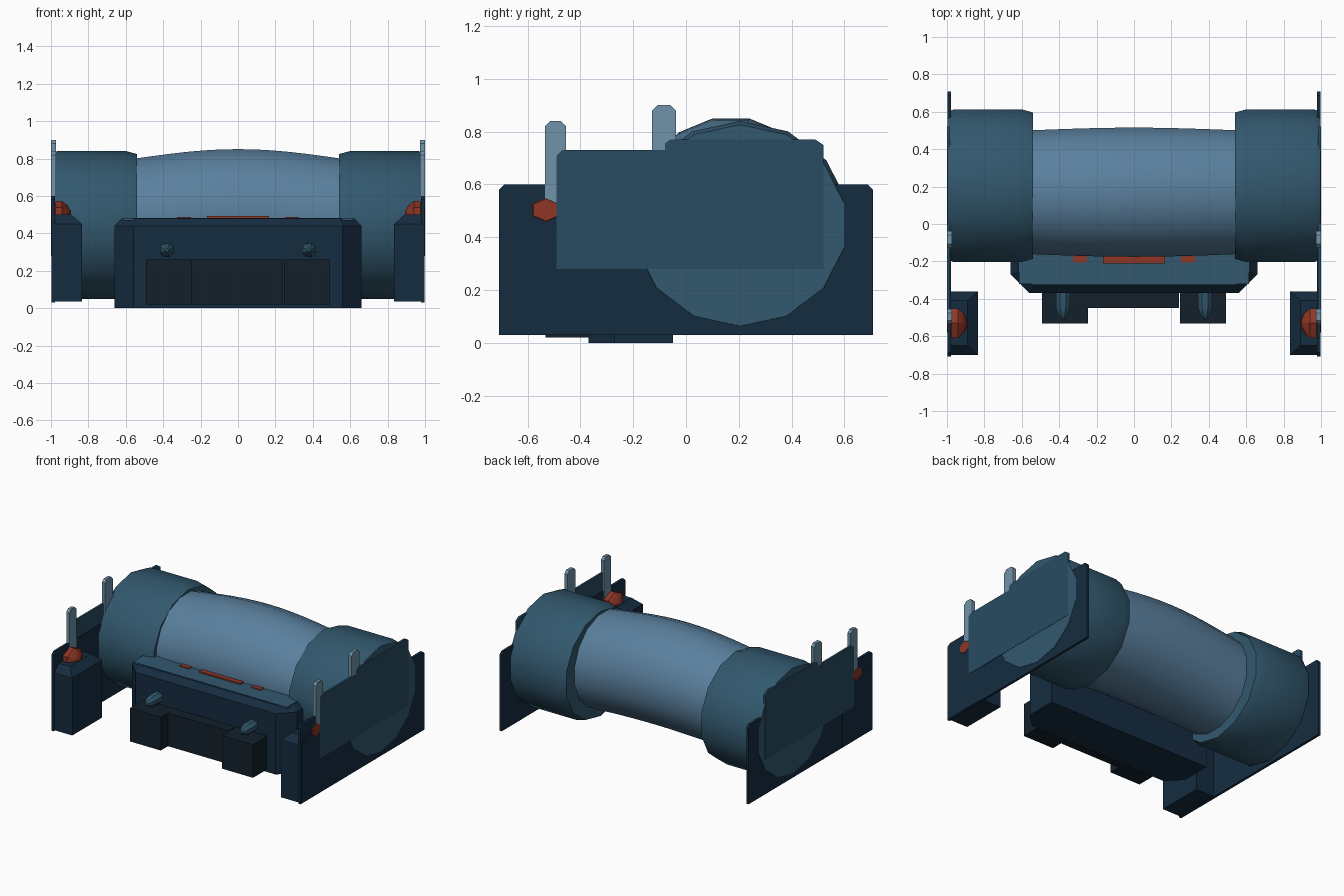
import bpy, bmesh
from math import sin, cos, pi, radians

if "Cube" in bpy.data.objects:
    bpy.data.objects.remove(bpy.data.objects["Cube"])


def material(name, rgb):
    m = bpy.data.materials.new(name)
    lin = [(c / 255 / 12.92) if c < 11 else ((c / 255 + 0.055) / 1.055) ** 2.4 for c in rgb]
    m.diffuse_color = (*lin, 1)
    m.use_nodes = True
    m.node_tree.nodes["Principled BSDF"].inputs["Base Color"].default_value = m.diffuse_color
    return m


TEAL = material("teal", (50, 88, 110))
PANEL = material("panel_blue", (40, 76, 98))
DARK = material("navy", (21, 44, 64))
BLACK = material("dark_slate", (18, 32, 42))
LIGHT = material("steel_blue", (90, 128, 158))
PALE = material("pale_blue", (112, 146, 168))
RED = material("red", (142, 54, 38))


def loft(name, rings, mat, smooth=False):
    """Skin a list of equally long point rings and cap both ends."""
    bm = bmesh.new()
    vs = [[bm.verts.new(p) for p in r] for r in rings]
    n = len(rings[0])
    for a, b in zip(vs, vs[1:]):
        for i in range(n):
            j = (i + 1) % n
            bm.faces.new((a[i], a[j], b[j], b[i]))
    bm.faces.new(vs[0][::-1])
    bm.faces.new(vs[-1])
    bmesh.ops.recalc_face_normals(bm, faces=bm.faces)
    me = bpy.data.meshes.new(name)
    bm.to_mesh(me)
    bm.free()
    ob = bpy.data.objects.new(name, me)
    bpy.context.collection.objects.link(ob)
    me.materials.append(mat)
    if smooth:
        bpy.ops.object.select_all(action='DESELECT')
        ob.select_set(True)
        bpy.context.view_layer.objects.active = ob
        bpy.ops.object.shade_smooth_by_angle(angle=radians(35))
    return ob


def ellipse_x(x, cy, cz, ry, rz, n, phase=0.0):
    return [(x, cy + ry * sin(2 * pi * (i + phase) / n), cz + rz * cos(2 * pi * (i + phase) / n))
            for i in range(n)]


def box(name, x0, x1, y0, y1, z0, z1, mat):
    outline = [(x0, y0), (x1, y0), (x1, y1), (x0, y1)]
    return loft(name, [[(x, y, z) for x, y in outline] for z in (z0, z1)], mat)


def plate(name, profile, x0, x1, mat):
    return loft(name, [[(x, y, z) for y, z in profile] for x in (x0, x1)], mat)


def tab(y0, y1, z0, z1, c=0.02):
    """Rectangle in y/z with clipped top corners."""
    return [(y0, z0), (y1, z0), (y1, z1 - c), (y1 - c, z1), (y0 + c, z1), (y0, z1 - c)]


# Central barrel, bowed upward in the middle
barrel = []
for i in range(-6, 7):
    t = i / 6
    k = 1 - t * t
    k = 0.75 * k + 0.25 * k * k
    barrel.append(ellipse_x(0.56 * t, 0.17, 0.468 + 0.037 * k,
                            0.337 + 0.015 * k, 0.337 + 0.015 * k, 16, 0.5))
loft("barrel", barrel, LIGHT, True)

# Front console with clipped corners and chamfered top
outline = [(-0.66, -0.05), (-0.66, -0.27), (-0.56, -0.37), (0.56, -0.37), (0.66, -0.27), (0.66, -0.05)]
top = [(-0.62, -0.05), (-0.62, -0.25), (-0.54, -0.33), (0.54, -0.33), (0.62, -0.25), (0.62, -0.05)]
loft("console", [[(x, y, 0.0) for x, y in outline], [(x, y, 0.44) for x, y in outline],
                 [(x, y, 0.48) for x, y in top]], DARK)
box("console_top_panel", -0.615, 0.615, -0.32, -0.06, 0.47, 0.482, TEAL)
box("console_center_block", -0.25, 0.24, -0.45, -0.35, 0.02, 0.26, BLACK)
box("center_light", -0.165, 0.165, -0.21, -0.15, 0.47, 0.492, RED)

for s, side in ((1, "right"), (-1, "left")):
    # Large end drum
    drum = [(0.54, 0.96), (0.60, 1.0), (0.965, 1.0), (0.998, 0.965)]
    loft(f"{side}_drum", [ellipse_x(s * x, 0.205, 0.445, 0.418 * k, 0.395 * k, 14)
                          for x, k in drum], TEAL, True)

    # Side wall, outer panel and upright fins
    plate(f"{side}_wall", tab(-0.708, 0.708, 0.03, 0.60), s * 0.978, s * 0.996, DARK)
    step = [(-0.49, 0.28), (0.52, 0.28), (0.52, 0.75), (0.49, 0.77), (-0.06, 0.77),
            (-0.08, 0.755), (-0.08, 0.73), (-0.47, 0.73), (-0.49, 0.71)]
    plate(f"{side}_panel", step, s * 0.985, s * 1.0, PANEL)
    plate(f"{side}_front_fin", tab(-0.535, -0.455, 0.50, 0.84), s * 0.974, s * 0.999, PALE)
    plate(f"{side}_rear_fin", tab(-0.128, -0.038, 0.50, 0.90), s * 0.974, s * 0.999, PALE)

    # Corner post with chamfered top
    wide = [(s * 0.998, -0.70), (s * 0.835, -0.70), (s * 0.835, -0.36), (s * 0.998, -0.36)]
    slim = [(s * 0.998, -0.65), (s * 0.89, -0.65), (s * 0.89, -0.41), (s * 0.998, -0.41)]
    loft(f"{side}_corner_post", [[(x, y, 0.035) for x, y in wide], [(x, y, 0.45) for x, y in wide],
                                 [(x, y, 0.50) for x, y in slim]], DARK)

    # Red beacon on the post
    beacon = [(1.0, 0.042), (0.975, 0.07), (0.94, 0.07), (0.91, 0.045), (0.892, 0.012)]
    loft(f"{side}_beacon", [ellipse_x(s * x, -0.53, 0.503, r * 1.3, r, 6)
                            for x, r in beacon], RED, True)

    # Console foot block, rounded knob and small light
    box(f"{side}_foot_block", s * 0.245, s * 0.493, -0.532, -0.35, 0.02, 0.26, BLACK)
    knob = [(-0.36, 0.04), (-0.45, 0.04), (-0.485, 0.028), (-0.51, 0.008)]
    loft(f"{side}_knob", [[(s * 0.38 + r * sin(pi * i / 4 + pi / 8), y, 0.31 + r * cos(pi * i / 4 + pi / 8))
                           for i in range(8)] for y, r in knob], TEAL, True)
    box(f"{side}_small_light", s * 0.25, s * 0.325, -0.205, -0.15, 0.47, 0.488, RED)
